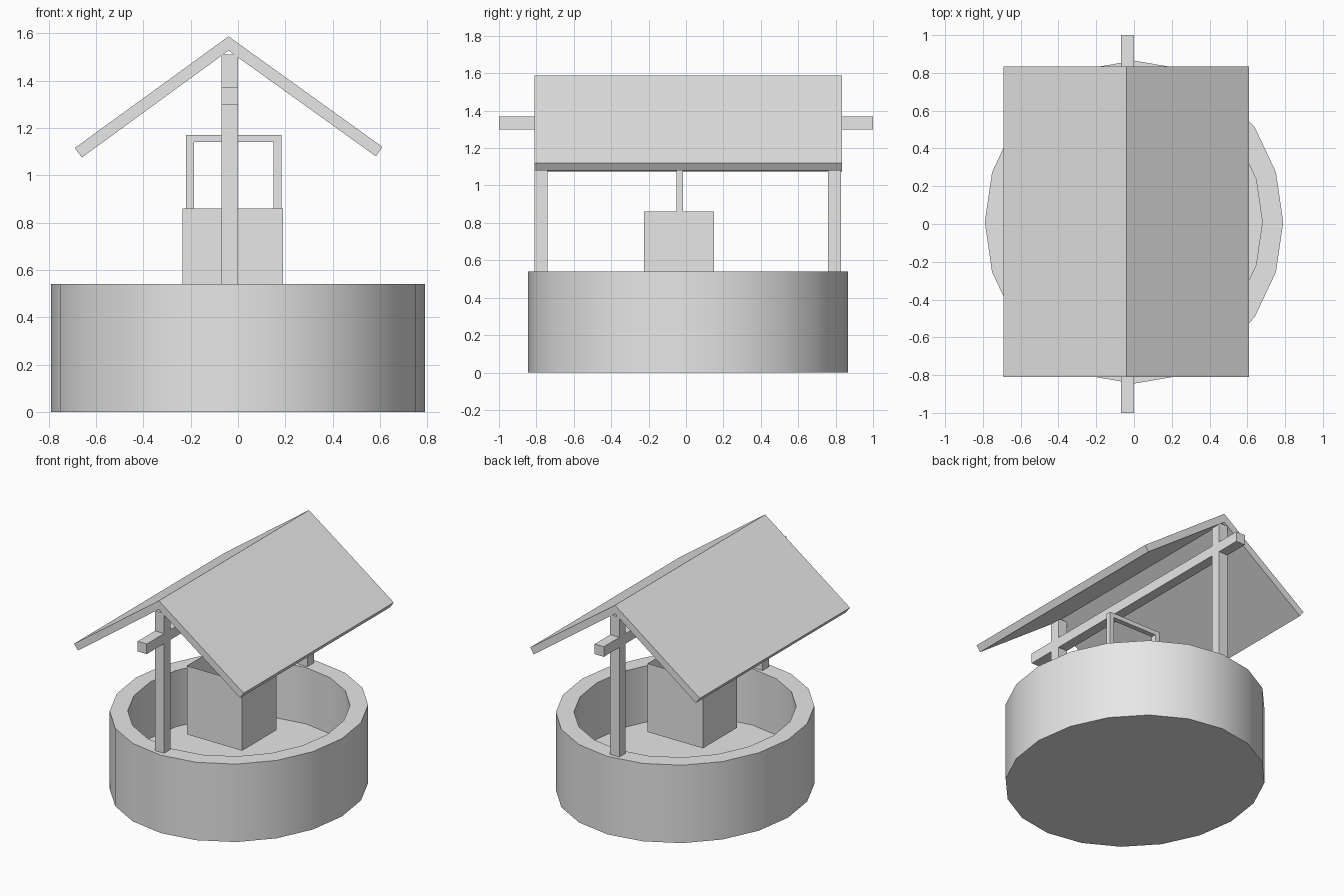
import bpy
import bmesh
import math

cube = bpy.data.objects.get("Cube")
if cube:
    bpy.data.objects.remove(cube, do_unlink=True)

# One plain grey for every part
grey = bpy.data.materials.new("light grey")
grey.use_nodes = True
colour = (0.8, 0.8, 0.8, 1)
grey.diffuse_color = colour
grey.node_tree.nodes["Principled BSDF"].inputs["Base Color"].default_value = colour


def finish(name, bm):
    bmesh.ops.recalc_face_normals(bm, faces=bm.faces)
    mesh = bpy.data.meshes.new(name)
    bm.to_mesh(mesh)
    bm.free()
    obj = bpy.data.objects.new(name, mesh)
    mesh.materials.append(grey)
    bpy.context.collection.objects.link(obj)
    return obj


def box_mesh(x, y, z):
    bm = bmesh.new()
    bmesh.ops.create_cube(bm, size=1)
    for v in bm.verts:
        v.co = [(a + b) / 2 + c * (b - a) for (a, b), c in zip((x, y, z), v.co)]
    return bm


def box(name, x, y, z):
    return finish(name, box_mesh(x, y, z))


# Round wall: an oval cup turned from a profile of (radius scale, height)
SIDES, RX, RY, CY = 20, 0.79, 0.855, 0.01
bm = bmesh.new()
rings = []
for scale, z in ((1, 0), (1, 0.54), (0.86, 0.54), (0.86, 0.15)):
    ring = []
    for i in range(SIDES):
        a = math.tau * i / SIDES
        ring.append(bm.verts.new((RX * scale * math.cos(a), CY + RY * scale * math.sin(a), z)))
    rings.append(ring)
for low, high in zip(rings, rings[1:]):
    for i in range(SIDES):
        j = (i + 1) % SIDES
        bm.faces.new((low[i], low[j], high[j], high[i]))
bm.faces.new(rings[0])
bm.faces.new(rings[-1])
wall = finish("well_wall", bm)
bpy.ops.object.select_all(action="DESELECT")
wall.select_set(True)
bpy.context.view_layer.objects.active = wall
bpy.ops.object.shade_smooth_by_angle(angle=math.radians(30))

# Posts and the beam through them
BEAM_X = (-0.07, 0)
box("front_post", BEAM_X, (-0.81, -0.74), (0.54, 1.51))
box("back_post", BEAM_X, (0.76, 0.83), (0.54, 1.51))
box("cross_beam", BEAM_X, (-1, 1), (1.30, 1.37))

# Gabled roof: an angled profile pushed from front to back
profile = [(-0.69, 1.115), (-0.04, 1.587), (0.61, 1.12),
           (0.583, 1.08), (-0.04, 1.527), (-0.66, 1.075)]
bm = bmesh.new()
front = [bm.verts.new((x, -0.81, z)) for x, z in profile]
back = [bm.verts.new((x, 0.835, z)) for x, z in profile]
for i in range(len(profile)):
    j = (i + 1) % len(profile)
    bm.faces.new((front[i], front[j], back[j], back[i]))
for ends in (front, back):
    bm.faces.new((ends[0], ends[1], ends[4], ends[5]))
    bm.faces.new((ends[1], ends[2], ends[3], ends[4]))
finish("roof", bm)

# Open bucket: inset the top and push it down
bm = box_mesh((-0.235, 0.19), (-0.225, 0.15), (0.385, 0.86))
bm.normal_update()
top = max(bm.faces, key=lambda f: f.calc_center_median().z)
bmesh.ops.inset_region(bm, faces=[top], thickness=0.05)
for v in top.verts:
    v.co.z = 0.44
finish("bucket", bm)

# Bucket handle
HANDLE_Y = (-0.05, -0.015)
box("handle_right", (-0.22, -0.187), HANDLE_Y, (0.86, 1.14))
box("handle_left", (0.15, 0.183), HANDLE_Y, (0.86, 1.14))
box("handle_top", (-0.22, 0.183), HANDLE_Y, (1.14, 1.17))
